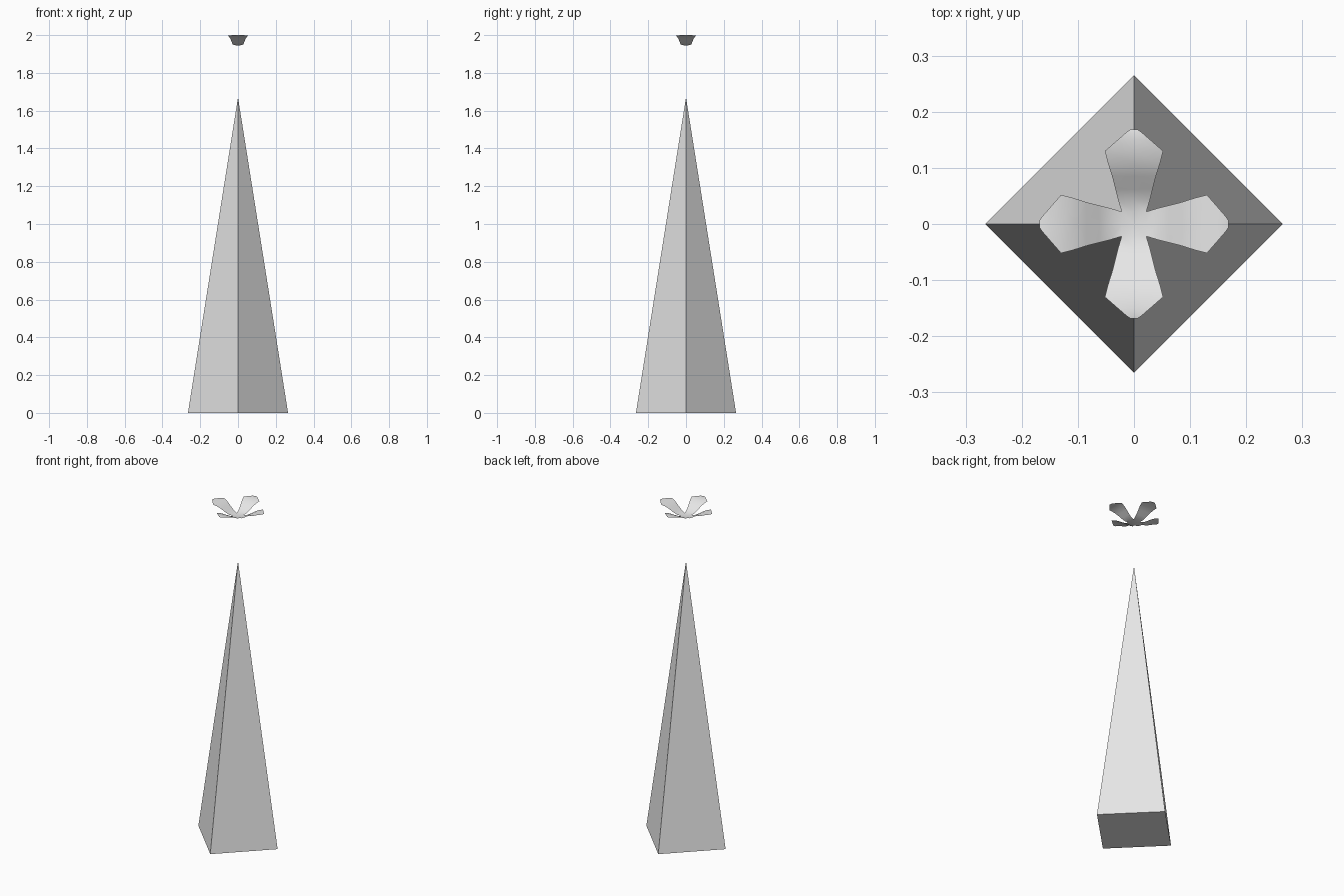
import bpy, bmesh, math
from mathutils import Matrix

if "Cube" in bpy.data.objects:
    bpy.data.objects.remove(bpy.data.objects["Cube"])

grey = bpy.data.materials.new("light_grey")
grey.diffuse_color = (0.8, 0.8, 0.8, 1)
grey.use_nodes = True
grey.node_tree.nodes["Principled BSDF"].inputs["Base Color"].default_value = grey.diffuse_color


def make_object(name, bm):
    mesh = bpy.data.meshes.new(name)
    bm.to_mesh(mesh)
    bm.free()
    mesh.materials.append(grey)
    obj = bpy.data.objects.new(name, mesh)
    bpy.context.collection.objects.link(obj)
    return obj


# Four-sided spike with its corners on the axes
bm = bmesh.new()
bmesh.ops.create_cone(bm, cap_ends=True, segments=4, radius1=0.265, radius2=0,
                      depth=1.67, matrix=Matrix.Translation((0, 0, 0.835)))
bmesh.ops.remove_doubles(bm, verts=bm.verts, dist=1e-5)
make_object("spike", bm)

# Open four-petal flower: (distance out, half width, height) along one petal
petal = [(0.022, 0.022, 1.947), (0.042, 0.028, 1.951), (0.062, 0.033, 1.962),
         (0.085, 0.039, 1.978), (0.107, 0.046, 1.990), (0.130, 0.052, 1.997),
         (0.150, 0.029, 2.000), (0.163, 0.014, 2.000), (0.168, 0.007, 1.999)]
bm = bmesh.new()
centre = bm.verts.new((0, 0, 1.945))
for i in range(4):
    turn = Matrix.Rotation(i * math.pi / 2, 4, 'Z')
    rows = [[bm.verts.new(turn @ Matrix.Translation((r, s * w, z)).translation)
             for s in (-1, 0, 1)] for r, w, z in petal]
    for a, b in zip(rows, rows[1:]):
        for j in range(2):
            bm.faces.new((a[j], b[j], b[j + 1], a[j + 1]))
    # Flower heart
    for j in range(2):
        bm.faces.new((centre, rows[0][j], rows[0][j + 1]))
bmesh.ops.remove_doubles(bm, verts=bm.verts, dist=1e-4)
for f in bm.faces:
    f.smooth = True
make_object("flower", bm)
